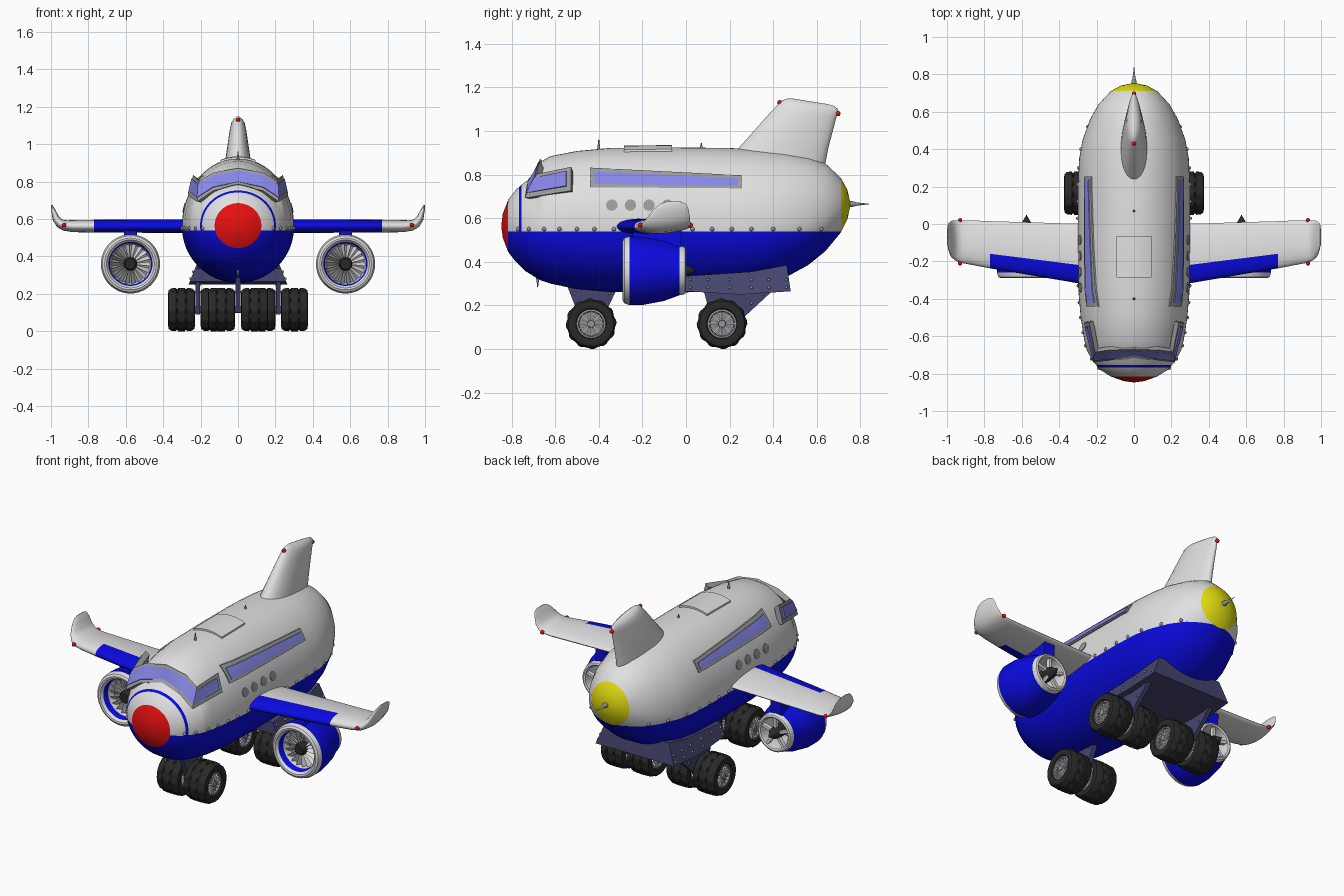
import bpy, bmesh, math
from mathutils import Vector
from mathutils.bvhtree import BVHTree

if "Cube" in bpy.data.objects:
    bpy.data.objects.remove(bpy.data.objects["Cube"])

COLORS = dict(white=(.75, .75, .75), blue=(.003, .003, .75), red=(.8, .005, .005), yellow=(.75, .72, .005),
              glass=(.24, .24, .8), frame_grey=(.33, .33, .33), navy=(.06, .06, .16),
              rubber=(.022, .022, .022), metal=(.3, .3, .32))
MATS = {}
for n, c in COLORS.items():
    MATS[n] = bpy.data.materials.new(n)
    MATS[n].diffuse_color = (*c, 1)


def finish(name, bm, mats, rule=None, angle=35):
    bmesh.ops.remove_doubles(bm, verts=bm.verts[:], dist=1e-5)
    bmesh.ops.recalc_face_normals(bm, faces=bm.faces[:])
    if rule:
        for f in bm.faces:
            f.material_index = rule(f.calc_center_median())
    me = bpy.data.meshes.new(name)
    bm.to_mesh(me)
    bm.free()
    for m in mats:
        me.materials.append(MATS[m])
    ob = bpy.data.objects.new(name, me)
    bpy.context.collection.objects.link(ob)
    bpy.ops.object.select_all(action='DESELECT')
    ob.select_set(True)
    bpy.context.view_layer.objects.active = ob
    bpy.ops.object.shade_smooth_by_angle(angle=math.radians(angle))
    return ob


def loft_bm(rings, closed=False, bm=None):
    bm = bm or bmesh.new()
    vs = [[bm.verts.new(p) for p in r] for r in rings]
    n, m = len(vs), len(vs[0])
    for i in range(n if closed else n - 1):
        a, b = vs[i], vs[(i + 1) % n]
        for j in range(m):
            k = (j + 1) % m
            bm.faces.new((a[j], a[k], b[k], b[j]))
    if not closed:
        bm.faces.new(vs[0])
        bm.faces.new(vs[-1])
    return bm


def lathe(name, profile, axis, c, mats, n=32, closed=False, rule=None, lug=0):
    rings = []
    for a, r in profile:
        ring = []
        for j in range(n):
            rr = max(r, 1e-7) - (lug if r > .112 and (j // 2) % 2 else 0)
            u, v = rr * math.cos(2 * math.pi * j / n), rr * math.sin(2 * math.pi * j / n)
            d = {'x': (a, u, v), 'y': (u, a, v), 'z': (u, v, a)}[axis]
            ring.append(Vector(c) + Vector(d))
        rings.append(ring)
    return finish(name, loft_bm(rings, closed), mats, rule)


def prism(name, yz, x0, x1, mat, taper=0):
    t = [taper * (z - .26) for y, z in yz]
    rings = [[(x0 + k, y, z) for (y, z), k in zip(yz, t)], [(x1 - k, y, z) for (y, z), k in zip(yz, t)]]
    return finish(name, loft_bm(rings), [mat], angle=25)


def dots(name, pts, r, mat):
    bm = bmesh.new()
    for p in pts:
        s = bmesh.ops.create_icosphere(bm, subdivisions=2, radius=r)
        bmesh.ops.translate(bm, verts=s['verts'], vec=p)
    return finish(name, bm, [mat])


# Fuselage: stations of (y, half width, top, middle, bottom)
STATIONS = [(-.847, 0, .565, .565, .565), (-.84, .055, .62, .565, .51), (-.815, .125, .685, .565, .445),
            (-.78, .18, .73, .565, .40), (-.74, .215, .765, .565, .36), (-.70, .24, .79, .565, .335),
            (-.675, .252, .81, .565, .32), (-.665, .255, .86, .565, .315), (-.62, .266, .885, .56, .30),
            (-.5, .285, .908, .56, .275), (-.35, .298, .922, .56, .262), (-.1, .3, .925, .56, .258),
            (.2, .3, .922, .56, .265), (.35, .293, .913, .565, .29), (.45, .275, .903, .575, .325),
            (.56, .235, .88, .59, .385), (.64, .19, .85, .615, .45), (.71, .125, .785, .65, .535),
            (.74, .07, .73, .66, .595), (.755, 0, .665, .665, .665)]
rings = []
for y, w, top, mid, bot in STATIONS:
    ang = [2 * math.pi * j / 64 for j in range(64)]
    rings.append([(w * math.cos(a), y, mid + math.sin(a) * ((top - mid) if math.sin(a) > 0 else (mid - bot))) for a in ang])
bm = loft_bm(rings)
for co, no in (((0, 0, .54), (0, 0, 1)), ((0, -.766, 0), (0, 1, 0)), ((0, -.754, 0), (0, 1, 0))):
    bmesh.ops.bisect_plane(bm, geom=bm.verts[:] + bm.edges[:] + bm.faces[:], plane_co=co, plane_no=no)


def body_rule(c):
    if c.y < -.815: return 2
    if c.y > .71: return 3
    return 1 if c.z < .54 or -.766 < c.y < -.754 else 0


body = finish('fuselage', bm, ['white', 'blue', 'red', 'yellow'], body_rule)
bvh = BVHTree.FromPolygons([v.co for v in body.data.vertices], [p.vertices[:] for p in body.data.polygons])


# Plates laid on the fuselage between two rails
def dense(pts, n):
    pts = [Vector(p) for p in pts]
    return [a.lerp(b, k / n) for a, b in zip(pts, pts[1:]) for k in range(n)] + [pts[-1]]


def plate(name, lo, hi, target, off, mat, keep=False, thick=.009, n=8):
    rings = []
    for a, b in zip(dense(lo, n), dense(hi, n)):
        outer, inner = [], []
        for k in range(7):
            p = a.lerp(b, k / 6)
            t = Vector(target(p))
            d = (p - t).normalized()
            hit = bvh.ray_cast(t + d * 2, -d)[0]
            dist = (hit - t).length if hit else (p - t).length
            if keep:
                dist = max(dist, (p - t).length)
            outer.append(t + d * (dist + off))
            inner.append(t + d * (dist + off - thick))
        rings.append(outer + inner[::-1])
    return finish(name, loft_bm(rings), [mat])


def across(p): return (0, p.y, p.z)
def cabin(p): return (0, -.45, .65)
def both(half): return half + [(-x, y, z) for x, y, z in half[-2::-1]]


# Cockpit windshield
plate('windshield_frame', both([(.262, -.525, .725), (.215, -.735, .692), (.13, -.725, .75), (0, -.70, .778)]),
      both([(.235, -.525, .832), (.205, -.68, .80), (.13, -.67, .845), (0, -.665, .868)]), cabin, .006, 'frame_grey', True, .03)
plate('windshield_glass', both([(.257, -.548, .746), (.213, -.725, .715), (.13, -.717, .768), (0, -.693, .795)]),
      both([(.242, -.548, .812), (.209, -.69, .783), (.13, -.677, .83), (0, -.67, .852)]), cabin, .0095, 'glass', True, .009)

for s, side in ((1, 'left'), (-1, 'right')):
    # Long cabin window and portholes
    x = .3 * s
    plate(f'{side}_window_frame', [(x, -.44, .742), (x, .255, .737)], [(x, -.44, .832), (x, .255, .797)], across, .007, 'frame_grey', thick=.02, n=16)
    plate(f'{side}_window_glass', [(x, -.42, .757), (x, .238, .749)], [(x, -.42, .814), (x, .238, .784)], across, .011, 'glass', n=16)
    for i in range(4):
        cy = -.34 + .085 * i
        arcs = [[(x, cy - .026 * math.cos(math.pi * k / 12), .66 + q * .026 * math.sin(math.pi * k / 12)) for k in range(13)] for q in (-1, 1)]
        plate(f'{side}_porthole_{i + 1}', *arcs, across, .004, 'frame_grey', n=1)

    # Wing with upturned tip: (x, z, leading y, trailing y, half thickness, tilt)
    rings = []
    for wx, wz, le, te, h, a in ((.25, .562, -.325, 0, .035, 0), (.77, .562, -.237, .015, .033, 0), (.88, .562, -.216, .02, .031, 4),
                                 (.925, .566, -.208, .02, .028, 20), (.952, .577, -.197, .02, .024, 40), (.973, .603, -.178, .018, .019, 60),
                                 (.985, .64, -.15, .012, .012, 75), (.994, .665, -.12, 0, .007, 80), (.996, .676, -.09, -.025, .002, 80)):
        a = math.radians(a)
        ring = []
        for j in range(32):
            t = 2 * math.pi * j / 32
            o = h * math.sin(t) * (1 + .3 * math.cos(t))
            ring.append((s * (wx - o * math.sin(a)), (le + te) / 2 - (te - le) / 2 * math.cos(t), wz + o * math.cos(a)))
        rings.append(ring)

    def wing_rule(c):
        ax = abs(c.x)
        le = -.325 + .169 * (ax - .25)
        te = .029 * (ax - .25)
        return 1 if ax < .77 and (c.y - le) / (te - le) < .305 else 0
    finish(f'{side}_wing', loft_bm(rings), ['white', 'blue'], wing_rule, 50)
    dots(f'{side}_wing_lights', [(s * .93, -.21, .568), (s * .93, .02, .568)], .012, 'red')

    # Engine
    ex = .575 * s
    c = (ex, 0, .36)

    def engine_rule(p):
        return 1 if -.26 < p.y < -.03 and math.hypot(p.x - ex, p.z - .36) > .1075 else 0
    lathe(f'{side}_engine', [(-.24, .11), (-.275, .117), (-.288, .128), (-.29, .138), (-.283, .15), (-.26, .158), (-.2, .158), (-.1, .139),
                             (-.03, .113), (-.022, .113), (-.004, .107), (0, .098), (-.005, .09), (-.03, .087), (-.2, .1)],
          'y', c, ['white', 'blue'], 48, True, engine_rule)
    lathe(f'{side}_engine_hub', [(-.25, 0), (-.25, .028), (-.235, .036), (-.03, .036), (0, .03), (.025, .014), (.05, 0)], 'y', c, ['rubber'], 24)
    lathe(f'{side}_engine_core', [(-.20, 0), (-.20, .102), (-.18, .102), (-.18, 0)], 'y', c, ['metal'], 32)
    bm = bmesh.new()
    for k in range(18):  # twisted fan blades
        t = 2 * math.pi * k / 18
        R, T = Vector((math.cos(t), 0, math.sin(t))), Vector((-math.sin(t), 0, math.cos(t)))
        loft_bm([[Vector((ex, -.22, .36)) + R * r + T * (w * q) + Vector((0, .012 * q + e, 0)) for q, e in ((-1, 0), (1, 0), (1, .004), (-1, .004))]
                 for r, w in ((.03, .004), (.112, .012))], bm=bm)
    for k in range(5):  # rear struts
        t = 2 * math.pi * k / 5 + .3
        R, T = Vector((math.cos(t), 0, math.sin(t))), Vector((-math.sin(t), 0, math.cos(t)))
        loft_bm([[Vector((ex, yy, .36)) + R * r + T * q for q, yy in ((-.008, -.035), (.008, -.035), (.008, -.012), (-.008, -.012))]
                 for r in (.03, .092)], bm=bm)
    finish(f'{side}_engine_blades', bm, ['white'])
    prism(f'{side}_engine_pylon', [(-.25, .49), (-.235, .56), (-.02, .56), (-.025, .45)], ex - .035, ex + .035, 'blue')

# Tail fin: (z, front y, back y, half thickness, slope)
rings = []
for z, y0, y1, h, k in ((.83, .17, .635, .075, 0), (.92, .24, .652, .066, 0), (1.08, .39, .69, .043, -.08), (1.115, .425, .698, .036, -.14),
                        (1.132, .443, .695, .027, -.16), (1.143, .465, .68, .014, -.16), (1.147, .49, .65, .004, -.16)):
    ring = []
    for j in range(28):
        t = 2 * math.pi * j / 28
        y = (y0 + y1) / 2 - (y1 - y0) / 2 * math.cos(t)
        ring.append((h * math.sin(t) * (1 + .2 * math.cos(t)), y, z + k * (y - .5)))
    rings.append(ring)
finish('tail_fin', loft_bm(rings), ['white'], angle=50)
dots('fin_lights', [(0, .43, 1.13), (0, .697, 1.08)], .012, 'red')

# Roof hatch, spikes, rivets
plate('roof_hatch', [(-.093, -.285, .93), (-.093, -.065, .93)], [(.093, -.285, .93), (.093, -.065, .93)], lambda p: (p.x, p.y, .6), .01, 'white', thick=.02)
lathe('tail_spike', [(-.015, 0), (-.015, .016), (.01, .014), (.03, .008), (.097, 0)], 'y', (0, .75, .665), ['metal'], 16)
for name, y, z, h in (('front_antenna', -.4, .91, .05), ('rear_antenna', .07, .915, .03), ('belly_antenna', -.68, .33, -.045)):
    lathe(name, [(0, 0), (0, .008), (h, .002), (h, 0)], 'z', (0, y, z), ['metal'], 12)
pts = []
for y in (-.77, -.72, -.65, -.58, -.5, -.42, -.33, .03, .12, .21, .3, .4, .52, .62):
    hit = bvh.ray_cast(Vector((2, y, .55)), Vector((-1, 0, 0)))[0]
    pts += [(hit.x, y, .55), (-hit.x, y, .55)]
dots('body_rivets', pts, .01, 'metal')

# Landing gear
prism('rear_gear_fairing', [(0, .335), (0, .265), (.25, .25), (.48, .265), (.475, .30), (.462, .385), (.3, .355), (.15, .345)], -.26, .26, 'navy', .4)
dots('fairing_rivets', [(s * x, y, z) for s in (-1, 1) for x, z in ((.254, .282), (.24, .318)) for y in (.02, .1, .2, .3, .38, .46)], .007, 'metal')
prism('front_gear_strut', [(-.545, .29), (-.31, .29), (-.40, .1), (-.47, .1)], -.013, .013, 'navy')
dots('front_strut_rivets', [(s * .013, y, z) for s in (-1, 1) for y, z in ((-.51, .255), (-.35, .255), (-.48, .21), (-.38, .21))], .006, 'metal')
for s, side in ((1, 'left'), (-1, 'right')):
    prism(f'{side}_rear_strut', [(.08, .27), (.4, .27), (.205, .09), (.13, .09)], s * .215 - .012, s * .215 + .012, 'navy')
    dots(f'{side}_strut_rivets', [(s * .215 + q, y, z) for q in (-.012, .012) for y, z in ((.35, .25), (.3, .21), (.12, .25))], .006, 'metal')
    lathe(f'{side}_rear_axle', [(-.1, 0), (-.1, .018), (.1, .018), (.1, 0)], 'x', (s * .215, .165, .116), ['metal'], 16)
lathe('front_axle', [(-.1, 0), (-.1, .018), (.1, .018), (.1, 0)], 'x', (0, -.435, .116), ['metal'], 16)

# Wheels: tyre, rim and spokes
for i, (x, y) in enumerate([(s * a, b) for s in (-1, 1) for a, b in ((.088, -.435), (.128, .165), (.302, .165))]):
    c = (x, y, .116)
    half = [(.055, .064), (.068, .07), (.072, .085), (.069, .103), (.056, .113), (.03, .116), (.027, .109), (.021, .109), (.018, .116)]
    lathe(f'tyre_{i + 1}', [(-a, r) for a, r in half] + half[::-1], 'x', c, ['rubber'], 48, True, lug=.005)
    lathe(f'rim_{i + 1}', [(-.064, 0), (-.064, .016), (-.045, .02), (-.045, .054), (-.062, .058), (-.06, .067),
                           (.06, .067), (.062, .058), (.045, .054), (.045, .02), (.064, .016), (.064, 0)], 'x', c, ['metal'], 32)
    bm = bmesh.new()
    for k in range(16):
        t = 2 * math.pi * k / 16
        R, T = Vector((0, math.cos(t), math.sin(t))), Vector((0, -math.sin(t), math.cos(t)))
        for q in (-1, 1):
            loft_bm([[Vector(c) + R * r + T * w + Vector((q * d, 0, 0)) for w, d in ((-.003, .04), (.003, .04), (.003, .056), (-.003, .056))]
                     for r in (.015, .058)], bm=bm)
    finish(f'spokes_{i + 1}', bm, ['white'])

for m in bpy.data.materials:
    if m.users and not m.is_grease_pencil:
        m.use_nodes = True
        m.node_tree.nodes["Principled BSDF"].inputs["Base Color"].default_value = m.diffuse_color
